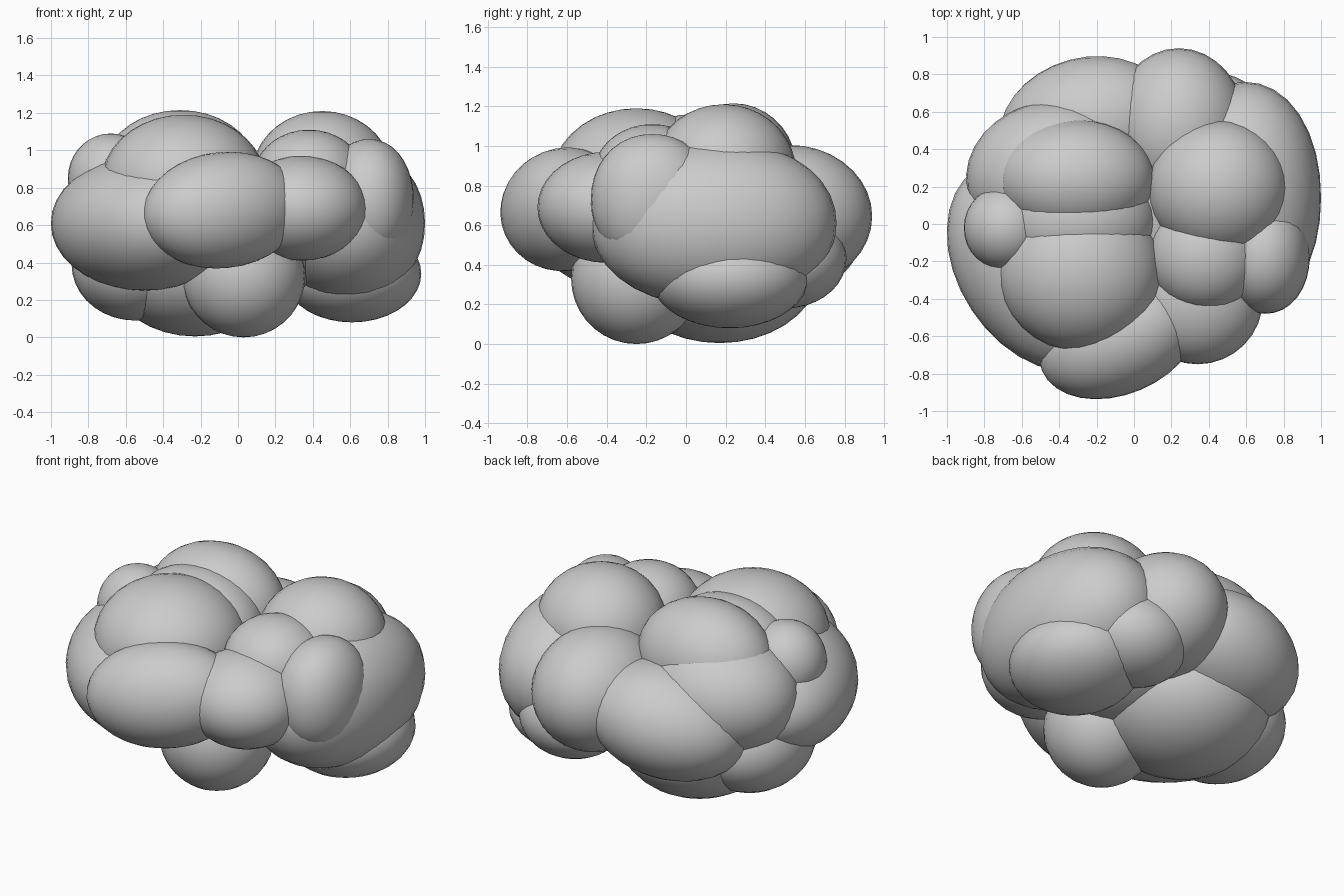
import bpy, bmesh
from math import radians
from mathutils import Matrix, Vector

if "Cube" in bpy.data.objects:
    bpy.data.objects.remove(bpy.data.objects["Cube"])


def puff(name, centre, radii, turn=0, tilt=0, power=2.0):
    """Smooth rounded lump; power above 2 makes it boxier."""
    bm = bmesh.new()
    bmesh.ops.create_uvsphere(bm, u_segments=32, v_segments=18, radius=1)
    for v in bm.verts:
        n = sum(abs(c) ** power for c in v.co) ** (1 / power)
        v.co = v.co / n
    m = (Matrix.Translation(Vector(centre))
         @ Matrix.Rotation(radians(turn), 4, 'Z')
         @ Matrix.Rotation(radians(tilt), 4, 'Y')
         @ Matrix.Diagonal((*radii, 1)))
    bmesh.ops.transform(bm, matrix=m, verts=bm.verts)
    for v in bm.verts:  # nothing below the ground or past the overall width
        v.co.z = max(v.co.z, 0)
        v.co.x = max(-1, min(1, v.co.x))
    for f in bm.faces:
        f.smooth = True
    mesh = bpy.data.meshes.new(name)
    bm.to_mesh(mesh)
    bm.free()
    ob = bpy.data.objects.new(name, mesh)
    bpy.context.collection.objects.link(ob)
    return ob


# crown lumps
puff("crown_front_left", (-0.29, -0.25, 0.83), (0.44, 0.43, 0.36))
puff("crown_middle_left", (-0.30, 0.02, 0.83), (0.42, 0.32, 0.33))
puff("crown_back_left", (-0.31, 0.24, 0.88), (0.42, 0.32, 0.335))
puff("crown_right", (0.45, 0.19, 0.87), (0.375, 0.365, 0.34))
puff("crown_front_right", (0.38, -0.17, 0.85), (0.30, 0.30, 0.26))
puff("crown_side_left", (-0.68, -0.02, 0.85), (0.23, 0.23, 0.24))

# front lumps
puff("front_left_puff", (-0.50, -0.22, 0.61), (0.44, 0.62, 0.36), turn=33.5)
puff("front_centre_puff", (-0.08, -0.61, 0.68), (0.45, 0.30, 0.31), turn=23, tilt=-6)
puff("front_right_puff", (0.34, -0.40, 0.69), (0.35, 0.35, 0.28))

# right side
puff("right_puff", (0.59, 0.14, 0.61), (0.41, 0.62, 0.42), power=2.1)
puff("right_front_bump", (0.70, -0.17, 0.73), (0.24, 0.31, 0.33), power=2.1)
puff("right_low_bump", (0.60, 0.08, 0.46), (0.33, 0.38, 0.26), power=2.2)

# back lumps
puff("back_right_puff", (0.24, 0.52, 0.645), (0.36, 0.42, 0.36))
puff("back_right_low_puff", (0.42, 0.50, 0.43), (0.32, 0.31, 0.25))
puff("back_left_puff", (-0.43, 0.27, 0.71), (0.47, 0.39, 0.36), turn=10)
puff("back_left_low_puff", (-0.25, 0.52, 0.575), (0.48, 0.37, 0.33), turn=15, tilt=-10)

# underside lumps
puff("base_right", (0.61, 0.22, 0.34), (0.37, 0.40, 0.26))
puff("base_front", (0.03, -0.25, 0.33), (0.33, 0.33, 0.33))
puff("base_centre", (-0.23, 0.17, 0.39), (0.48, 0.51, 0.385))
puff("base_left", (-0.55, 0.12, 0.39), (0.34, 0.39, 0.30))
puff("core", (0.08, 0.10, 0.57), (0.58, 0.53, 0.36))
